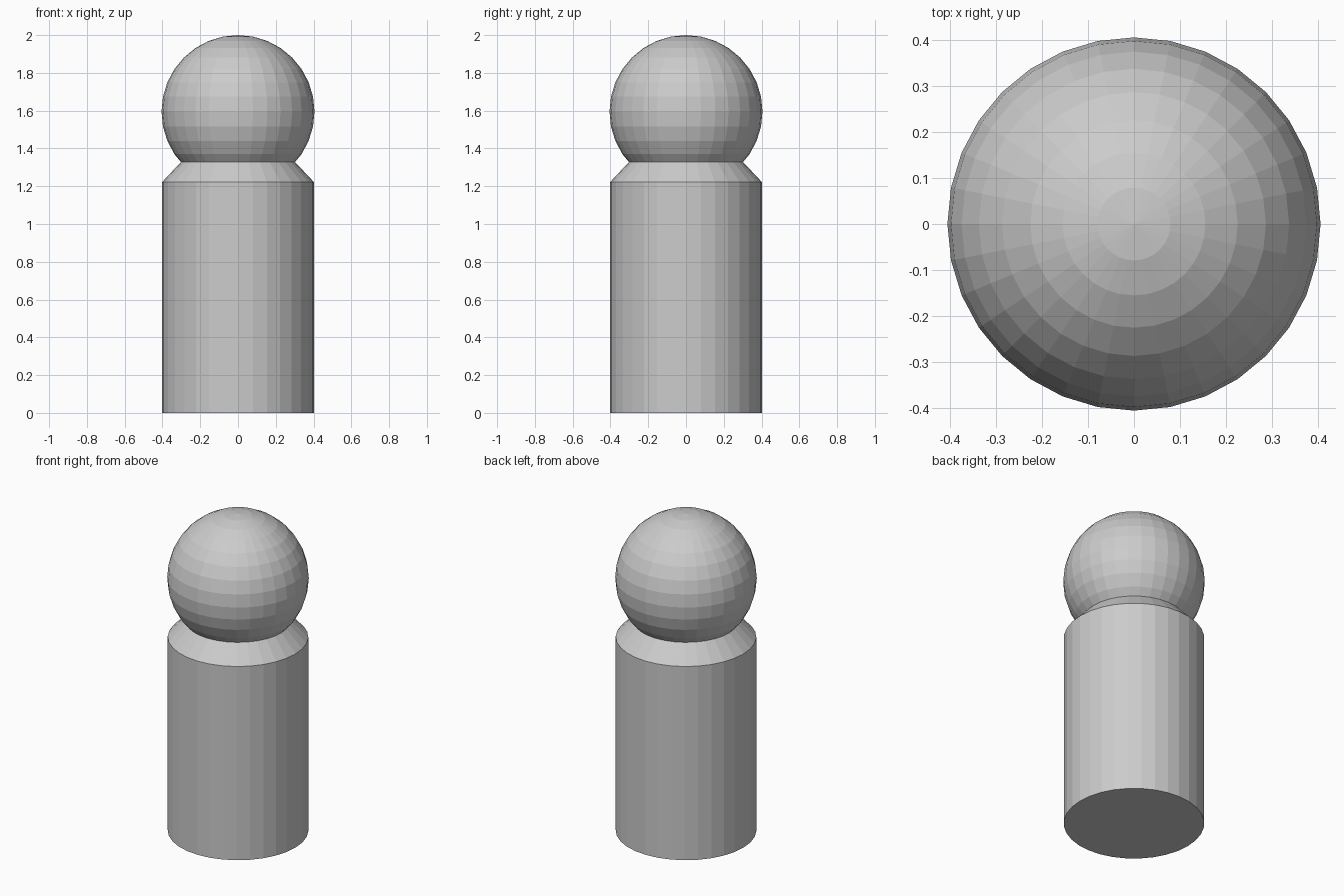
import bpy, bmesh, math

if "Cube" in bpy.data.objects:
    bpy.data.objects.remove(bpy.data.objects["Cube"])

SIDES = 32


def lathe(name, profile):
    """Revolve (radius, z) points into a closed, flat-shaded solid."""
    bm = bmesh.new()
    rings = []
    for r, z in profile:
        rings.append([bm.verts.new((r * math.cos(2 * math.pi * i / SIDES),
                                    r * math.sin(2 * math.pi * i / SIDES), z))
                      for i in range(SIDES)])
    for low, high in zip(rings, rings[1:]):
        for i in range(SIDES):
            j = (i + 1) % SIDES
            bm.faces.new((low[i], low[j], high[j], high[i]))
    bm.faces.new(rings[0][::-1])
    bm.faces.new(rings[-1])
    mesh = bpy.data.meshes.new(name)
    bm.to_mesh(mesh)
    bm.free()
    obj = bpy.data.objects.new(name, mesh)
    bpy.context.collection.objects.link(obj)
    return obj


# Cylindrical body with sloped shoulders
lathe("body", [(0.402, 0), (0.402, 1.222), (0.302, 1.328)])

# Ball head resting in the shoulders
bpy.ops.mesh.primitive_uv_sphere_add(segments=SIDES, ring_count=16,
                                     radius=0.405, location=(0, 0, 1.595))
bpy.context.object.name = "head"
